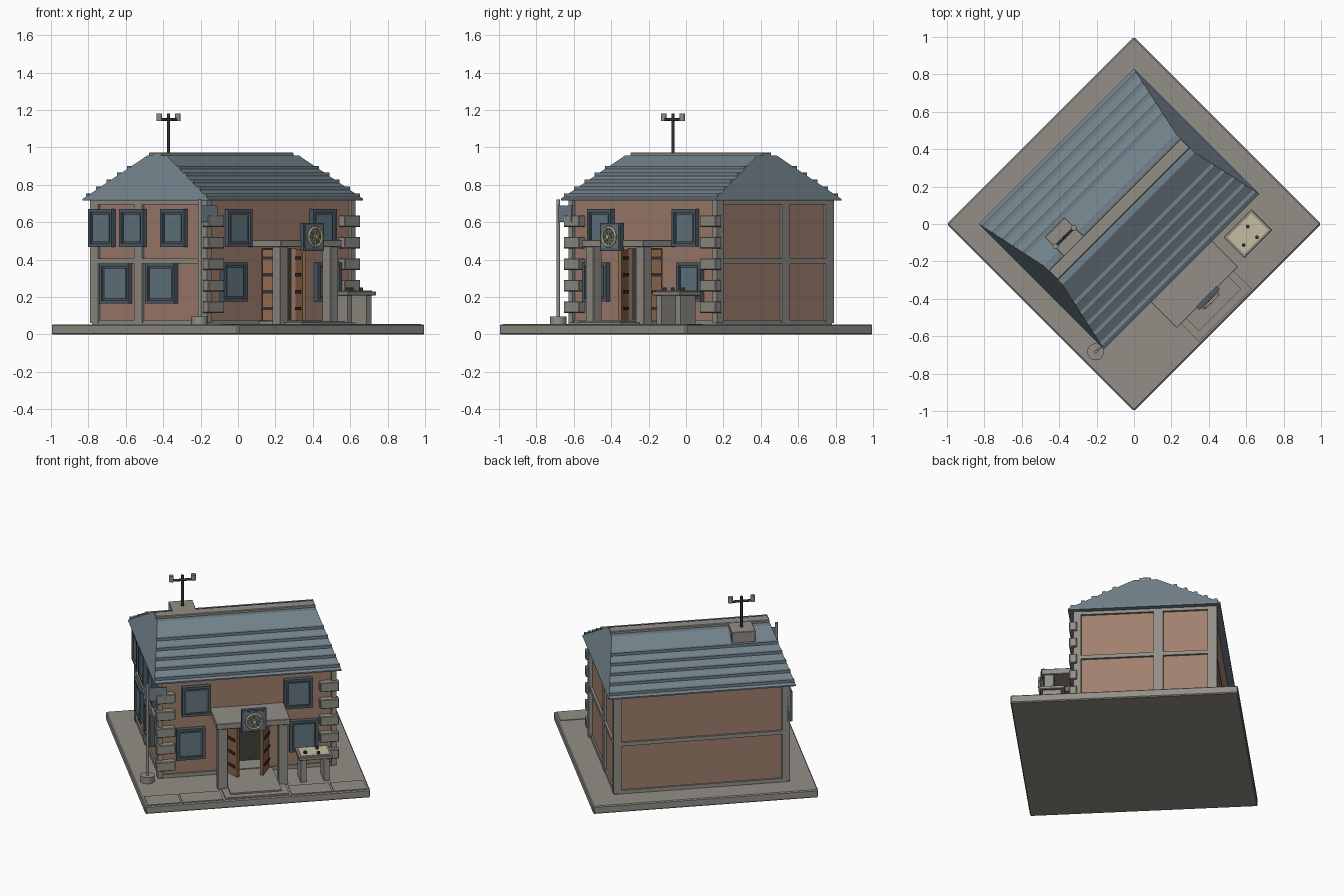
import bpy, bmesh, math
from mathutils import Matrix, Vector

if "Cube" in bpy.data.objects:
    bpy.data.objects.remove(bpy.data.objects["Cube"])


def mat(name, r, g, b):
    m = bpy.data.materials.new(name)
    m.diffuse_color = (r, g, b, 1)
    m.use_nodes = True
    m.node_tree.nodes["Principled BSDF"].inputs["Base Color"].default_value = m.diffuse_color
    return m


STONE = mat("grey stone", .29, .275, .245)
WALL = mat("clay plaster", .36, .215, .16)
ROOF = mat("slate blue", .17, .225, .26)
FRAME = mat("dark slate", .075, .11, .14)
GLASS = mat("window glass", .13, .19, .225)
WOOD = mat("door wood", .27, .14, .07)
IRON = mat("black iron", .03, .03, .032)
BRASS = mat("pale brass", .50, .42, .25)
CLOTH = mat("tan top", .56, .51, .36)
DARK = mat("dark interior", .05, .05, .042)
parts = []


def finish(name, bm, material, smooth=False):
    bmesh.ops.recalc_face_normals(bm, faces=bm.faces)
    me = bpy.data.meshes.new(name)
    bm.to_mesh(me)
    bm.free()
    me.materials.append(material)
    ob = bpy.data.objects.new(name, me)
    bpy.context.collection.objects.link(ob)
    if smooth:
        me.polygons.foreach_set("use_smooth", [len(p.vertices) < 5 for p in me.polygons])
    parts.append(ob)
    return ob


def box(name, x, y, z, material, bevel=0):
    """Box from (min, max) pairs."""
    bm = bmesh.new()
    bmesh.ops.create_cube(bm, size=1)
    for v in bm.verts:
        v.co = [(a + b) / 2 + c * (b - a) for (a, b), c in zip((x, y, z), v.co)]
    if bevel:
        bmesh.ops.bevel(bm, geom=bm.edges[:], offset=bevel, segments=1, affect='EDGES')
    return finish(name, bm, material)


def rod(name, a, b, r, material, sides=12):
    """Cylinder from point a to point b."""
    a, b = Vector(a), Vector(b)
    bm = bmesh.new()
    bmesh.ops.create_cone(bm, cap_ends=True, segments=sides, radius1=r, radius2=r, depth=(b - a).length)
    q = (b - a).to_track_quat('Z', 'Y').to_matrix().to_4x4()
    bm.transform(Matrix.Translation((a + b) / 2) @ q)
    return finish(name, bm, material, sides > 8)


def turn(ob, px, py, degrees):
    """Swing a part about a vertical line."""
    ob.data.transform(Matrix.Translation((px, py, 0)) @ Matrix.Rotation(math.radians(degrees), 4, 'Z')
                      @ Matrix.Translation((-px, -py, 0)))


# Ground slab and paving
box("ground_slab", (-.707, .707), (-.707, .707), (0, .053), STONE, .006)
for a, b in ((-.69, -.48), (-.47, -.215), (.215, .47), (.48, .69)):
    box("paving", (a, b), (-.695, -.565), (.05, .057), STONE)
box("lower_step", (-.2, .2), (-.69, -.55), (.05, .063), STONE)
box("upper_step", (-.16, .16), (-.65, -.31), (.05, .073), STONE)

# Walls, hollow with a door opening
W, F, B, T = .54, -.31, .545, .04
box("plinth", (-W - .01, W + .01), (F - .008, B + .01), (.05, .078), STONE)
for s in (-1, 1):
    box("side_wall", sorted((s * W, s * (W - T))), (F, B), (.06, .725), WALL)
    box("front_wall", sorted((s * .13, s * W)), (F, F + T), (.06, .725), WALL)
box("over_door_wall", (-.13, .13), (F - .002, F + T), (.46, .725), WALL)
box("back_wall", (-W, W), (B - T, B), (.06, .725), WALL)
box("hall_backing", (-.2, .2), (-.2, -.19), (.06, .5), DARK)

# Timber-like stone framing on sides and back
for s in (-1, 1):
    side = sorted((s * (W - .01), s * (W + .015)))
    for y in (.2, .535):
        box("side_post", side, (y - .03, y + .03), (.06, .72), STONE)
    box("side_rail", side, (F, B), (.38, .405), STONE)
    box("eave_rail", side, (F, B), (.695, .722), STONE)
    box("back_post", sorted((s * .505, s * .555)), (B - .02, B + .015), (.06, .72), STONE)
    # Corner stones at the front
    box("corner_column", sorted((s * .53, s * .562)), (F - .018, F + .03), (.06, .72), STONE)
    for i in range(5):
        z = .115 + .115 * i
        box("corner_stone", sorted((s * .455, s * .575)), (F - .043, F + .005), (z, z + .062), STONE, .004)
box("back_rail", (-W, W), (B - .01, B + .014), (.38, .405), STONE)


# Windows
def window(c, z0, z1, w, left):
    """Framed window on the front wall, or on the left wall."""
    def piece(name, h, lo, hi, near, far, m):
        along = (c - h, c + h)
        if left:
            box(name, (-W - far, -W - near), along, (lo, hi), m)
        else:
            box(name, along, (F - far, F - near), (lo, hi), m)
    piece("window_back", w / 2, z0, z1, -.005, .016, FRAME)
    piece("window_glass", w / 2 - .028, z0 + .028, z1 - .028, .01, .023, GLASS)
    for lo, hi in ((z0, z0 + .017), (z1 - .017, z1)):
        piece("window_bar", w / 2, lo, hi, 0, .03, FRAME)
    c0 = c
    for s in (-1, 1):
        c = c0 + s * (w / 2 - .0085)
        piece("window_jamb", .0085, z0, z1, 0, .03, FRAME)


for s in (-1, 1):
    window(s * .32, .47, .67, .18, False)
    window(s * .355, .175, .385, .18, False)
for y in (-.07, .24, .475):
    window(y, .468, .67, .18, True)
for y in (.023, .37):
    window(y, .165, .38, .22, True)

# Hipped roof with a narrow flat top
LOW = (.587, -.36, .587, .725)
TOP = (.5, .04, .185, .957)
bm = bmesh.new()
rings = []
for hx, y0, y1, z in ((.587, -.36, .587, .716), LOW, TOP):
    rings.append([bm.verts.new(p) for p in ((-hx, y0, z), (hx, y0, z), (hx, y1, z), (-hx, y1, z))])
for lo, hi in zip(rings, rings[1:]):
    for i in range(4):
        j = (i + 1) % 4
        bm.faces.new((lo[i], lo[j], hi[j], hi[i]))
bm.faces.new(rings[0])
bm.faces.new(rings[2])
finish("roof", bm, ROOF)
# Raised laths along both long slopes
for t in (.07, .23, .39, .55, .71):
    hx, y0, y1, z = [a + (b - a) * t for a, b in zip(LOW, TOP)]
    for y in (y0, y1):
        box("roof_lath", (-hx, hx), (y - .011, y + .011), (z - .01, z + .012), ROOF)
box("ridge_cap", (-.5, .5), (.077, .147), (.95, .974), STONE, .004)

# Roof mast on its block
mx, my = -.312, .213
box("mast_block", (mx - .075, mx + .075), (my - .075, my + .075), (.86, .972), STONE, .003)
rod("mast", (mx, my, .96), (mx, my, 1.18), .009, IRON)
rod("mast_arm", (mx - .075, my, 1.148), (mx + .075, my, 1.148), .008, IRON)
for s in (-1, 1):
    rod("insulator", (mx + s * .07, my, 1.142), (mx + s * .07, my, 1.182), .015, STONE)

# Porch
for s in (-1, 1):
    box("porch_post", (s * .19 - .031, s * .19 + .031), (-.54, -.478), (.05, .47), STONE, .003)
box("porch_slab", (-.232, .232), (-.555, -.305), (.467, .506), STONE, .003)
box("sign_plate", (-.078, .078), (-.572, -.548), (.447, .597), FRAME)
box("sign_face", (-.066, .066), (-.576, -.57), (.459, .585), GLASS)
# Brass wheel made of a ring, spokes and a hub
bm = bmesh.new()
N, M = 24, 6
ring = [[bm.verts.new(((.05 + .007 * math.cos(b)) * math.cos(a), -.585 + .007 * math.sin(b),
                       .522 + (.05 + .007 * math.cos(b)) * math.sin(a)))
         for b in [k * math.tau / M for k in range(M)]] for a in [i * math.tau / N for i in range(N)]]
for i in range(N):
    for k in range(M):
        bm.faces.new((ring[i][k], ring[(i + 1) % N][k], ring[(i + 1) % N][(k + 1) % M], ring[i][(k + 1) % M]))
finish("wheel_ring", bm, BRASS, True)
for i in range(4):
    a = i * math.pi / 4
    r = .06 if i % 2 == 0 else .048
    dx, dz = r * math.cos(a), r * math.sin(a)
    rod("wheel_spoke", (-dx, -.585, .522 - dz), (dx, -.585, .522 + dz), .005, BRASS, 6)
rod("wheel_hub", (0, -.597, .522), (0, -.575, .522), .013, BRASS)

# Double doors swung outward, with iron straps
for s in (-1, 1):
    leaf = [box("door_leaf", sorted((s * .13, s * .01)), (F - .02, F), (.075, .455), WOOD)]
    for z in (.13, .22, .31, .4):
        leaf.append(box("door_strap", sorted((s * .125, s * .03)), (F - .026, F + .006), (z, z + .018), IRON))
    for ob in leaf:
        turn(ob, s * .13, F - .01, s * 62)

# Stall table
box("table_top", (.288, .5), (-.545, -.388), (.208, .23), STONE, .003)
box("table_cloth", (.303, .485), (-.53, -.403), (.228, .235), CLOTH)
for x in (.32, .465):
    box("table_leg", (x - .018, x + .018), (-.525, -.41), (.05, .21), STONE)
for x, y in ((.42, -.44), (.335, -.495), (.415, -.515)):
    rod("table_knob", (x, y, .233), (x, y, .25), .01, IRON, 10)

# Corner pole with a small pennant
px, py = -.628, -.338
rod("pole_foot", (px, py, .05), (px, py, .095), .045, STONE, 16)
rod("pole", (px, py, .09), (px, py, .722), .01, STONE)
turn(box("pennant", (px, px + .12), (py - .005, py + .005), (.6, .69), ROOF), px, py, -6)

# Turn the whole model so a corner faces front
R = Matrix.Rotation(math.pi / 4, 4, 'Z')
for ob in parts:
    ob.data.transform(R)
